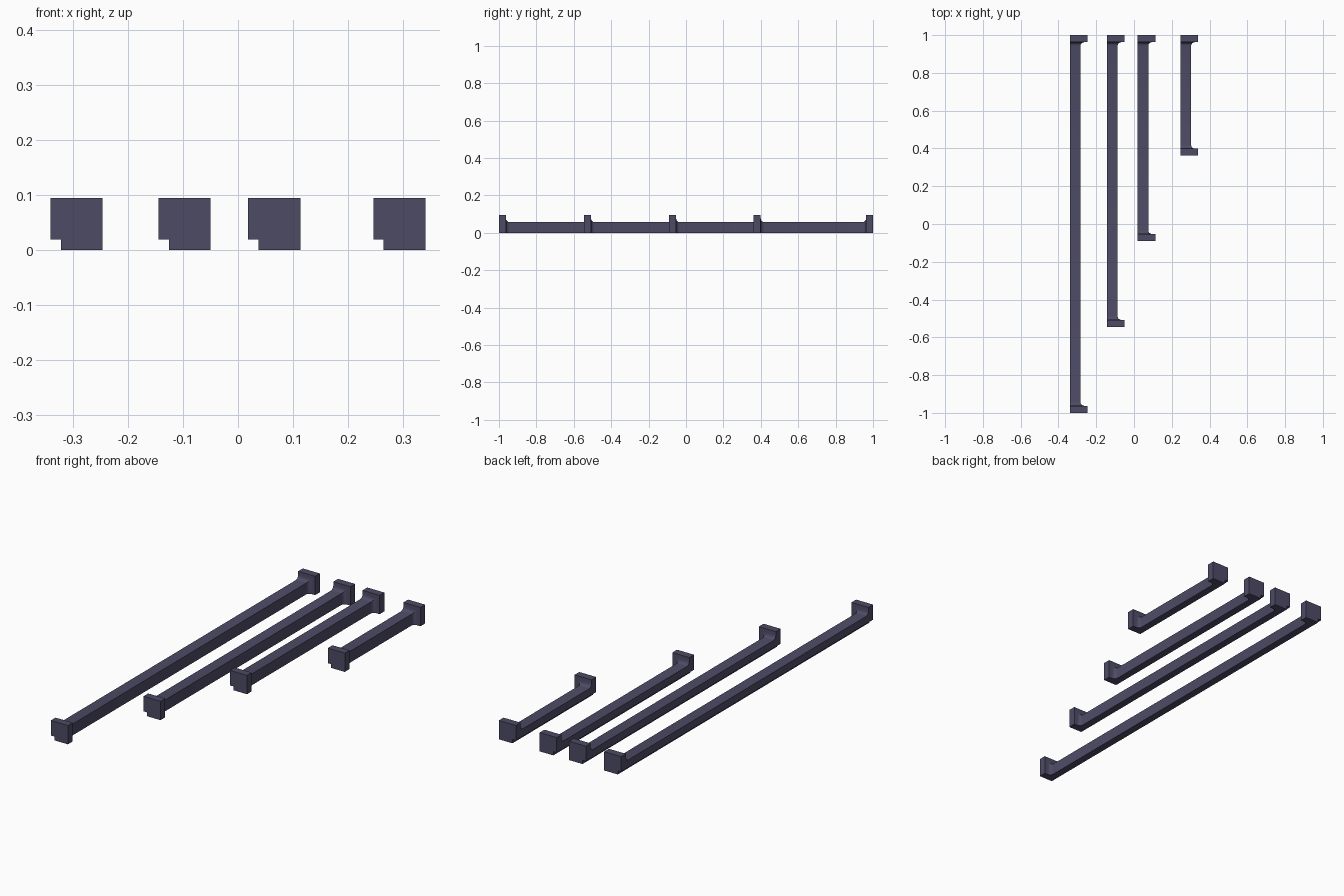
import bpy, bmesh, math

if "Cube" in bpy.data.objects:
    bpy.data.objects.remove(bpy.data.objects["Cube"])

U = 0.019                       # module: notch = 1U, bar = 3U, end block = 5U
BAR, BLOCK, THICK, R = 3 * U, 0.0945, 0.0375, 0.019

mat = bpy.data.materials.new("dark_slate")
mat.diffuse_color = (0.075, 0.07, 0.13, 1)
mat.use_nodes = True
mat.node_tree.nodes["Principled BSDF"].inputs["Base Color"].default_value = mat.diffuse_color


def section(size):
    """Square cross-section with a rebate along the lower left edge."""
    return [(0, U), (U, U), (U, 0), (size, 0), (size, size), (0, size)]


def handle(name, x, y0, y1):
    # stations (distance from the end, section size): block, then concave fillet
    stations = [(0, BLOCK), (THICK, BLOCK)]
    steps = 4
    for i in range(steps + 1):
        a = math.pi / 2 * i / steps
        stations.append((THICK + R * (1 - math.cos(a)), BAR + R * (1 - math.sin(a))))
    path = [(y0 + d, s) for d, s in stations] + [(y1 - d, s) for d, s in reversed(stations)]

    # loft the sections along y
    bm = bmesh.new()
    rings = [[bm.verts.new((x + px, y, pz)) for px, pz in section(s)] for y, s in path]
    for a, b in zip(rings, rings[1:]):
        for i in range(6):
            j = (i + 1) % 6
            bm.faces.new((a[i], a[j], b[j], b[i]))
    bm.faces.new(rings[0])
    bm.faces.new(rings[-1])
    bmesh.ops.recalc_face_normals(bm, faces=bm.faces)
    me = bpy.data.meshes.new(name)
    bm.to_mesh(me)
    bm.free()
    me.materials.append(mat)
    ob = bpy.data.objects.new(name, me)
    bpy.context.collection.objects.link(ob)
    bpy.context.view_layer.objects.active = ob
    ob.select_set(True)
    bpy.ops.object.shade_smooth_by_angle(angle=math.radians(30))
    ob.select_set(False)


# four handles of decreasing length, aligned at the back
for name, x, y0 in [("long_handle", -0.34, -1.0), ("medium_handle", -0.144, -0.545),
                    ("short_handle", 0.0185, -0.09), ("mini_handle", 0.2455, 0.362)]:
    handle(name, x, y0, 1.0)
